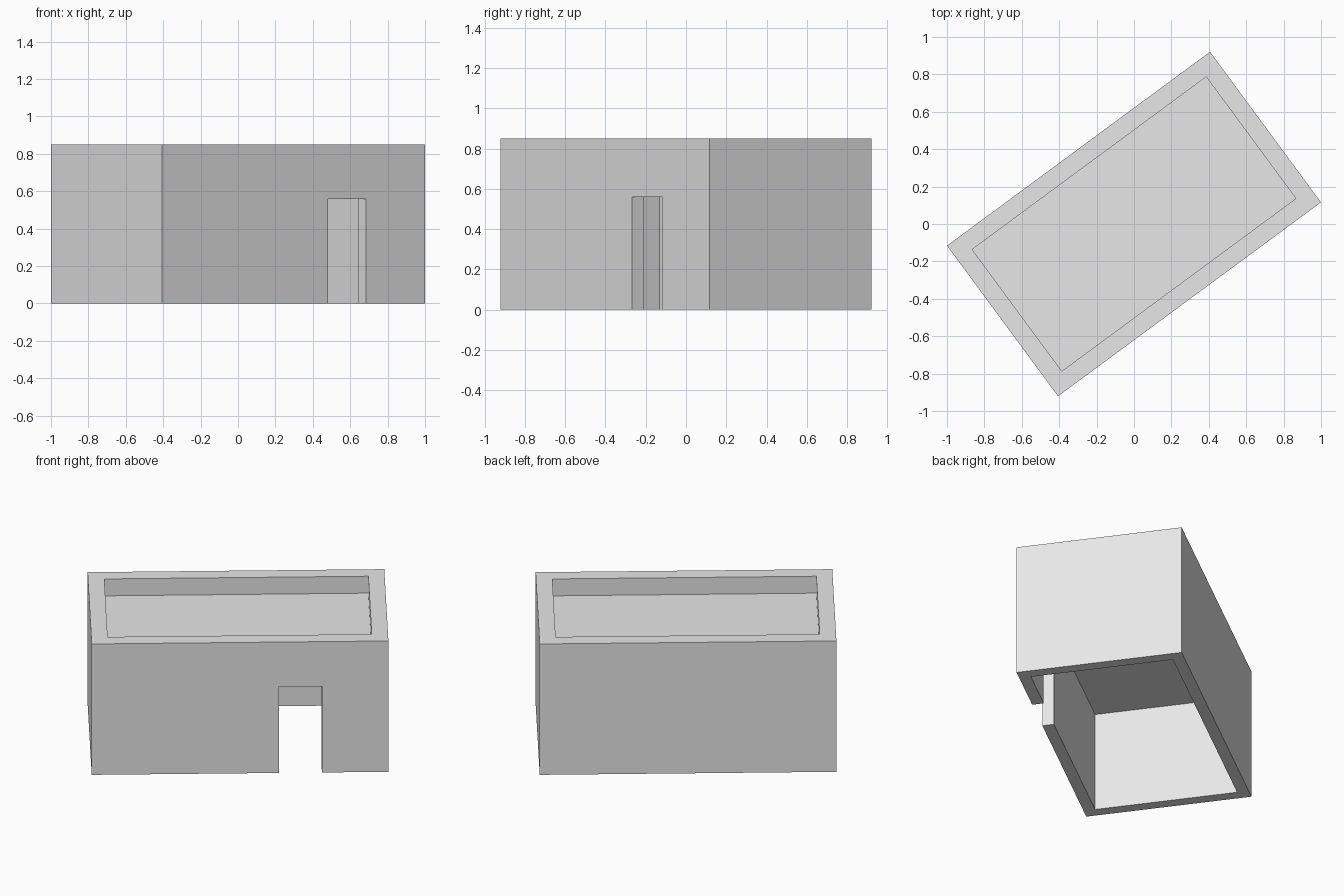
import bpy
from math import radians
from mathutils import Matrix

if "Cube" in bpy.data.objects:
    bpy.data.objects.remove(bpy.data.objects["Cube"], do_unlink=True)

LENGTH, WIDTH, HEIGHT = 1.747, 1.0, 0.85
WALL, PARAPET = 0.07, 0.096
CEILING, ROOF = 0.645, 0.74
TURN = Matrix.Rotation(radians(36.4), 4, "Z")

plaster = bpy.data.materials.new("grey plaster")
plaster.use_nodes = True
grey = (0.8, 0.8, 0.8, 1)
plaster.diffuse_color = grey
plaster.node_tree.nodes["Principled BSDF"].inputs["Base Color"].default_value = grey


def box(name, x, y, z):
    """Box from (low, high) ranges along each axis of the house."""
    bpy.ops.mesh.primitive_cube_add(size=1)
    obj = bpy.context.object
    obj.name = name
    size = [b - a for a, b in (x, y, z)]
    middle = [(a + b) / 2 for a, b in (x, y, z)]
    obj.data.transform(TURN @ Matrix.Translation(middle) @ Matrix.Diagonal((*size, 1)))
    obj.data.materials.append(plaster)
    return obj


def centred(size, inset=0):
    half = size / 2 - inset
    return -half, half


def cut(target, cutter):
    """Subtract the cutter, then discard it."""
    cutter.hide_render = True
    mod = target.modifiers.new(cutter.name, "BOOLEAN")
    mod.operation, mod.solver, mod.object = "DIFFERENCE", "EXACT", cutter
    bpy.ops.object.select_all(action="DESELECT")
    bpy.context.view_layer.objects.active = target
    target.select_set(True)
    bpy.ops.object.modifier_apply(modifier=mod.name)
    bpy.data.objects.remove(cutter, do_unlink=True)


# Solid block of the house
house = box("house_shell", centred(LENGTH), centred(WIDTH), (0, HEIGHT))

# Room, open at the bottom
cut(house, box("room_cutter", centred(LENGTH, WALL), centred(WIDTH, WALL), (-0.1, CEILING)))

# Sunken flat roof behind the parapet
cut(house, box("roof_cutter", centred(LENGTH, PARAPET), centred(WIDTH, PARAPET), (ROOF, HEIGHT + 0.1)))

# Doorway through the front long wall
front = -WIDTH / 2
cut(house, box("door_cutter", (0.228, 0.482), (front - 0.1, front + WALL + 0.1), (-0.1, 0.56)))
